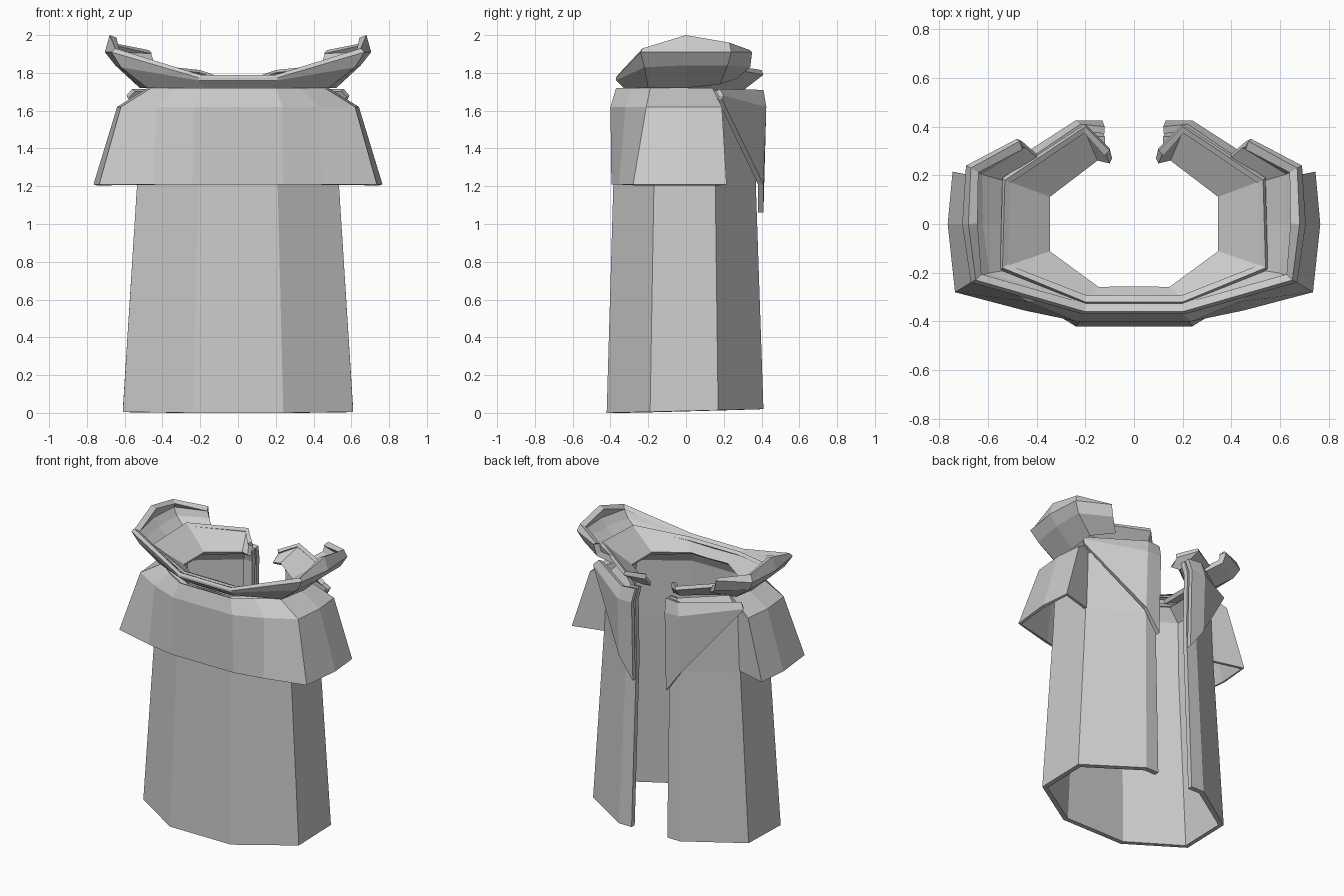
import bpy


def loft(name, rows, thick, to_centre=True):
    """Skin rows of points (back end -> front, +x half), mirror across x, thicken inward."""
    if to_centre:
        rows = [r + [(0, r[-1][1], r[-1][2])] for r in rows]
    n = len(rows[0])
    verts = [p for r in rows for p in r]
    faces = [(a + i, a + n + i, a + n + i + 1, a + i + 1)
             for a in range(0, n * (len(rows) - 1), n) for i in range(n - 1)]
    me = bpy.data.meshes.new(name)
    me.from_pydata(verts, [], faces)
    ob = bpy.data.objects.new(name, me)
    bpy.context.collection.objects.link(ob)
    m = ob.modifiers.new("mirror", 'MIRROR')
    m.merge_threshold = 0.001
    s = ob.modifiers.new("thickness", 'SOLIDIFY')
    s.thickness = thick
    s.offset = -1
    return ob


def level(z, *pts):
    return [(x, y, z) for x, y in pts]


# Long coat body, open at the back
hem = [(.14, .41), (.24, .41), (.61, .17), (.61, -.19), (.24, -.42)]
loft("coat_body", [
    [(x, y, .02 * (y + .42) / .83) for x, y in hem],
    level(1.2, (.13, .37), (.21, .37), (.535, .155), (.535, -.17), (.21, -.385)),
    level(1.62, (.13, .38), (.21, .38), (.52, .15), (.52, -.16), (.2, -.37)),
    level(1.71, (.12, .36), (.18, .36), (.43, .13), (.43, -.14), (.17, -.33)),
], .035)

# Shoulder cape, its first column returns to the body to close the end
loft("shoulder_cape", [
    level(1.21, (.52, .155), (.745, .215), (.765, 0), (.735, -.28), (.45, -.355), (.24, -.395)),
    level(1.62, (.50, .15), (.62, .19), (.64, 0), (.62, -.21), (.43, -.32), (.235, -.40)),
    level(1.72, (.40, .12), (.45, .14), (.48, 0), (.46, -.19), (.33, -.29), (.2, -.37)),
], .02)

# Pointed lapels beside the opening
loft("lapel", [
    [(.13, .41, 1.06), (.24, .41, 1.21), (.58, .19, 1.66)],
    [(.13, .425, 1.62), (.24, .425, 1.62), (.59, .2, 1.68)],
    [(.12, .40, 1.71), (.22, .41, 1.71), (.56, .18, 1.715)],
], .03, False)

# Inner neck band rising into the collar
loft("neck_band", [
    level(1.69, (.09, .27), (.15, .28), (.36, .12), (.36, -.12), (.15, -.28)),
    [(.10, .31, 1.75), (.2, .41, 1.79), (.54, .19, 1.83), (.55, -.19, 1.81), (.2, -.33, 1.76)],
    [(.10, .30, 1.78), (.2, .40, 1.815), (.53, .18, 1.85), (.54, -.18, 1.83), (.2, -.32, 1.785)],
], .03)

# Tall flared collar, highest at the sides
loft("flared_collar", [
    [(.38, .27, 1.77), (.52, .18, 1.74), (.52, 0, 1.72), (.48, -.2, 1.72), (.18, -.33, 1.72)],
    [(.46, .34, 1.83), (.65, .22, 1.84), (.65, 0, 1.84), (.62, -.22, 1.83), (.21, -.37, 1.76)],
    [(.48, .35, 1.91), (.69, .24, 1.91), (.705, 0, 1.91), (.67, -.24, 1.91), (.21, -.37, 1.775)],
    [(.47, .34, 1.92), (.67, .23, 1.96), (.68, 0, 2.0), (.65, -.23, 1.93), (.2, -.36, 1.79)],
], .04)
